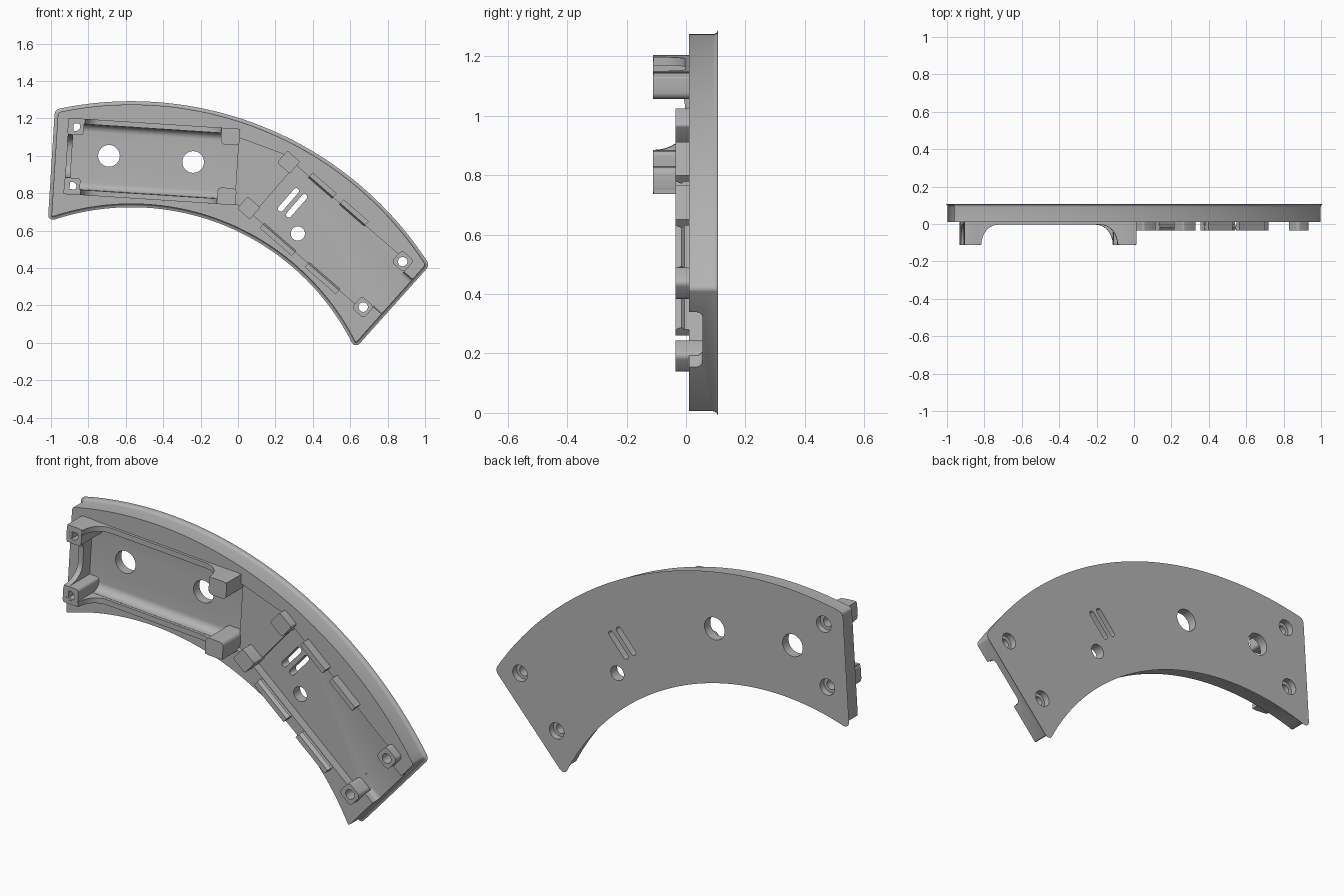
import bpy, bmesh, math
from mathutils import Matrix

old = bpy.data.objects.get("Cube")
if old:
    bpy.data.objects.remove(old, do_unlink=True)

grey = bpy.data.materials.new("plain grey")
grey.use_nodes = True
grey.diffuse_color = (0.45, 0.45, 0.45, 1)
grey.node_tree.nodes["Principled BSDF"].inputs["Base Color"].default_value = (0.45, 0.45, 0.45, 1)


def frame(x, z, tilt):
    return Matrix.Translation((x, 0, z)) @ Matrix.Rotation(math.radians(tilt), 4, 'Y')


WORLD = Matrix.Identity(4)
TRAY = frame(-0.46, 0.97, 3.7)
BAY = frame(0.526, 0.529, 41)
parts = []


def finish(name, bm, mat, cutter=False):
    bmesh.ops.recalc_face_normals(bm, faces=bm.faces)
    bm.transform(mat)
    mesh = bpy.data.meshes.new(name)
    bm.to_mesh(mesh)
    bm.free()
    mesh.materials.append(grey)
    ob = bpy.data.objects.new(name, mesh)
    bpy.context.collection.objects.link(ob)
    if cutter:
        ob.hide_render = True
    else:
        parts.append(ob)
    return ob


def outline(pts, lo, hi, axis):
    """Extruded outline; axis is the local direction of the extrusion."""
    place = {'y': lambda p, t: (p[0], t, p[1]),
             'z': lambda p, t: (p[0], p[1], t),
             'x': lambda p, t: (t, p[1], p[0])}[axis]
    bm = bmesh.new()
    n = len(pts)
    a = [bm.verts.new(place(p, lo)) for p in pts]
    b = [bm.verts.new(place(p, hi)) for p in pts]
    bm.faces.new(a)
    bm.faces.new(b[::-1])
    for i in range(n):
        bm.faces.new((a[i], a[(i + 1) % n], b[(i + 1) % n], b[i]))
    return bm


def prism(name, pts, lo, hi, mat=WORLD, axis='y', cutter=False):
    return finish(name, outline(pts, lo, hi, axis), mat, cutter)


def arc(cx, cy, rx, ry, start, end, n=8):
    angles = [math.radians(start + (end - start) * i / n) for i in range(n + 1)]
    return [(cx + rx * math.cos(t), cy + ry * math.sin(t)) for t in angles]


def rounded(x0, x1, y0, y1, r):
    pts = []
    for cx, cy, s in ((x1 - r, y1 - r, 0), (x0 + r, y1 - r, 90),
                      (x0 + r, y0 + r, 180), (x1 - r, y0 + r, 270)):
        pts += arc(cx, cy, r, r, s, s + 90, 5)
    return pts


def rect(x0, x1, y0, y1):
    return [(x0, y0), (x1, y0), (x1, y1), (x0, y1)]


def drill(x, z, r, mat=WORLD, lo=-0.3, hi=0.3):
    return prism("cutter", arc(x, z, r, r, 0, 349, 31), lo, hi, mat, cutter=True)


# Curved plate: ring segment with slanted ends and a rounded rear edge
CX, CZ, R_OUT, R_IN = -0.57, -0.597, 1.871, 1.34


def bearing(x, z):
    return math.degrees(math.atan2(z - CZ, x - CX))


outer = arc(CX, CZ, R_OUT, R_OUT, bearing(-0.962, 1.232), bearing(1.0, 0.415), 56)
inner = arc(CX, CZ, R_IN, R_IN, bearing(0.63, 0.0), bearing(-0.997, 0.673), 48)
bm = outline(outer + inner, 0.01, 0.108, 'y')
corners = [p for p in (outer[0], outer[-1], inner[0], inner[-1])]
ends = [e for e in bm.edges
        if abs(e.verts[0].co.y - e.verts[1].co.y) > 0.05
        and any(math.dist((e.verts[0].co.x, e.verts[0].co.z), c) < 1e-4 for c in corners)]
bmesh.ops.bevel(bm, geom=ends, offset=0.012, segments=3, profile=0.5, affect='EDGES')
rear = [e for e in bm.edges if all(v.co.y > 0.107 for v in e.verts)]
bmesh.ops.bevel(bm, geom=rear, offset=0.018, segments=4, profile=0.5, affect='EDGES')
plate = finish("curved_plate", bm, WORLD)

# Recesses: filleted tray, clip bay with open end, shallow link between them
tray_section = ([(-0.175, -0.3), (0.175, -0.3)] + arc(0.135, 0.02, 0.04, 0.04, 0, 90)
                + arc(-0.135, 0.02, 0.04, 0.04, 90, 180))
plate_cutters = [
    prism("cutter", tray_section, -0.43, 0.455, TRAY, 'x', True),
    prism("cutter", rect(-0.44, 0.37, -0.176, 0.176), -0.3, 0.055, BAY, 'y', True),
    prism("cutter", [(-0.124, -0.3), (0.124, -0.3)] + arc(0.099, 0.031, 0.025, 0.025, 0, 90, 5)
          + arc(-0.099, 0.031, 0.025, 0.025, 90, 180, 5), 0.3, 0.6, BAY, 'x', True),
    prism("cutter", [(-0.03, 1.11), (0.24, 1.01), (0.3, 0.9), (0.1, 0.7), (-0.03, 0.75)],
          -0.3, 0.035, WORLD, 'y', True),
    drill(-0.69, 1.0, 0.058), drill(-0.24, 0.967, 0.058), drill(-0.192, -0.093, 0.038, BAY)]
for a, b in ((-0.348, 0.01), (-0.294, 0.015)):
    plate_cutters.append(prism("cutter", rounded(a - 0.015, a + 0.015, b - 0.078, b + 0.078, 0.0149),
                               -0.3, 0.3, BAY, 'y', True))

# Tray walls with concave sweeps up to the corner posts
long_wall = ([(-0.46, 0.012), (-0.46, -0.11)]
             + arc(-0.28, -0.11, 0.09, 0.106, 180, 90)
             + arc(0.27, -0.11, 0.09, 0.106, 90, 0) + [(0.46, -0.11), (0.46, 0.012)])
end_wall = ([(-0.19, 0.012), (-0.19, -0.11)]
            + arc(-0.04, -0.11, 0.075, 0.106, 180, 90)
            + arc(0.04, -0.11, 0.075, 0.106, 90, 0) + [(0.19, -0.11), (0.19, 0.012)])
prism("tray_end_wall", end_wall, -0.458, -0.43, TRAY, 'x')
screw_posts = []
for side, s in (("upper", 1), ("lower", -1)):
    lo, hi = sorted((s * 0.176, s * 0.204))
    prism("tray_wall_" + side, long_wall, lo, hi, TRAY, 'z')
    lo, hi = sorted((s * 0.115, s * 0.205))
    screw_posts.append(prism("tray_screw_post_" + side,
                             rounded(-0.461, -0.375, lo, hi, 0.015), -0.111, 0.065, TRAY))
    prism("tray_hook_post_" + side, rounded(0.36, 0.461, lo, hi, 0.022), -0.111, 0.065, TRAY)
    # Bay posts
    lo, hi = sorted((s * 0.12, s * 0.205))
    screw_posts.append(prism("bay_screw_post_" + side,
                             rounded(0.285, 0.372, lo, hi, 0.02), -0.035, 0.06, BAY))
    prism("bay_corner_post_" + side, rounded(-0.525, -0.435, lo, hi, 0.01), -0.035, 0.06, BAY)

# Snap clips along both sides of the bay
for i, (start, end, s) in enumerate(((-0.346, -0.176, 1), (-0.127, 0.051, 1),
                                     (-0.365, -0.139, -1), (-0.046, 0.174, -1))):
    section = [(s * 0.178, 0.02), (s * 0.178, -0.005), (s * 0.168, -0.015),
               (s * 0.178, -0.035), (s * 0.205, -0.035), (s * 0.205, 0.02)]
    prism("bay_clip_%d" % (i + 1), section, start, end, BAY, 'x')

# Screw holes through plate and posts, counterbored from the rear
holes = []
for mat, a in ((TRAY, -0.42), (BAY, 0.33)):
    for s in (1, -1):
        holes.append(drill(a, s * 0.161, 0.025, mat))
        plate_cutters.append(drill(a, s * 0.161, 0.042, mat, 0.075, 0.3))


def cut(ob, cutters):
    for c in cutters:
        m = ob.modifiers.new("cut", 'BOOLEAN')
        m.object, m.operation, m.solver = c, 'DIFFERENCE', 'EXACT'
    graph = bpy.context.evaluated_depsgraph_get()
    mesh = bpy.data.meshes.new_from_object(ob.evaluated_get(graph))
    ob.modifiers.clear()
    ob.data = mesh


cut(plate, plate_cutters + holes)
for post, hole in zip(screw_posts, [holes[0], holes[2], holes[1], holes[3]]):
    cut(post, [hole])
for c in plate_cutters + holes:
    bpy.data.objects.remove(c, do_unlink=True)

bpy.ops.object.select_all(action='DESELECT')
for ob in parts:
    ob.select_set(True)
bpy.context.view_layer.objects.active = plate
bpy.ops.object.shade_smooth_by_angle(angle=math.radians(30))
